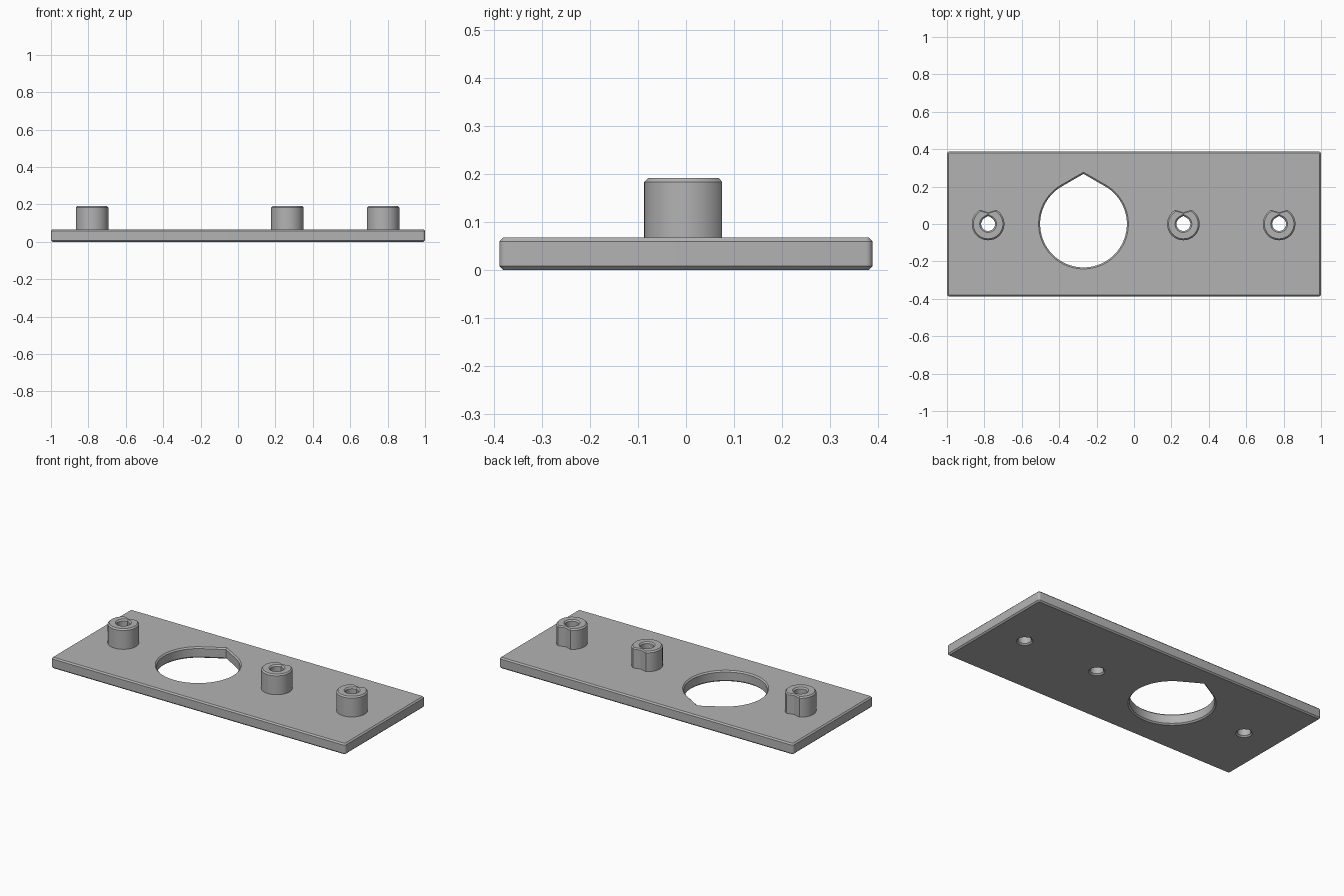
import bpy, bmesh
from math import sin, cos, pi, radians

cube = bpy.data.objects.get("Cube")
if cube:
    bpy.data.objects.remove(cube)

HALF_X, HALF_Y, THICK, TOP = 1.0, 0.388, 0.067, 0.191
CH = 0.008                                  # chamfer on every rim
BIG_X, BIG_R = -0.27, 0.232
BOSS_XS, BOSS_R, HOLE_R = (-0.78, 0.264, 0.776), 0.087, 0.037

grey = bpy.data.materials.new("light grey")
grey.use_nodes = True
grey.diffuse_color = (0.45, 0.45, 0.45, 1)
grey.node_tree.nodes["Principled BSDF"].inputs["Base Color"].default_value = grey.diffuse_color


def tipped_circle(cx, r, tip, n=64):
    """Circle whose back 60 degrees is replaced by a point at y = tip * r."""
    angles = [radians(120 + 300 * i / n) for i in range(n + 1)]
    return [(cx + r * cos(a), r * sin(a)) for a in angles] + [(cx, tip * r)]


def teardrop(cx, r):
    return tipped_circle(cx, r, 1 / cos(radians(30)))


def notched_circle(cx, r):
    return tipped_circle(cx, r, 0.72)


def rounded_rect(inset, r=0.014, n=6):
    pts = []
    corners = ((1, 1), (-1, 1), (-1, -1), (1, -1))
    for q, (sx, sy) in enumerate(corners):
        for i in range(n + 1):
            a = pi / 2 * (q + i / n)
            pts.append((sx * (HALF_X - r) + (r - inset) * cos(a),
                        sy * (HALF_Y - r) + (r - inset) * sin(a)))
    return pts


def loft(bm, sections):
    """Join (outline, z) sections by quads; return first and last edge loops."""
    rings = [[bm.verts.new((x, y, z)) for x, y in pts] for pts, z in sections]
    for low, high in zip(rings, rings[1:]):
        for i in range(len(low)):
            j = (i + 1) % len(low)
            bm.faces.new((low[i], low[j], high[j], high[i]))
    return edge_loop(bm, rings[0]), edge_loop(bm, rings[-1])


def edge_loop(bm, ring):
    edges = []
    for a, b in zip(ring, ring[1:] + ring[:1]):
        edges.append(bm.edges.get((a, b)) or bm.edges.new((a, b)))
    return edges


def outline(bm, pts, z):
    return edge_loop(bm, [bm.verts.new((x, y, z)) for x, y in pts])


def fill(bm, edges, up):
    made = bmesh.ops.triangle_fill(bm, edges=edges, use_beauty=True, normal=(0, 0, up))
    for f in made["geom"]:
        if isinstance(f, bmesh.types.BMFace):
            f.normal_update()
            if f.normal.z * up < 0:
                f.normal_flip()


def finish(bm, name):
    mesh = bpy.data.meshes.new(name)
    bm.to_mesh(mesh)
    bm.free()
    mesh.materials.append(grey)
    ob = bpy.data.objects.new(name, mesh)
    bpy.context.collection.objects.link(ob)
    bpy.ops.object.select_all(action='DESELECT')
    ob.select_set(True)
    bpy.context.view_layer.objects.active = ob
    bpy.ops.object.shade_smooth_by_angle(angle=radians(28))


# Base plate with chamfered rims and the large teardrop opening
bm = bmesh.new()
bottom, top = loft(bm, [(rounded_rect(CH), 0), (rounded_rect(0), CH),
                        (rounded_rect(0), THICK - CH), (rounded_rect(CH), THICK)])
hole_top, hole_bottom = loft(bm, [(teardrop(BIG_X, BIG_R + CH), THICK),
                                  (teardrop(BIG_X, BIG_R), THICK - CH),
                                  (teardrop(BIG_X, BIG_R), CH),
                                  (teardrop(BIG_X, BIG_R + CH), 0)])
top += hole_top
bottom += hole_bottom
for x in BOSS_XS:
    top += outline(bm, notched_circle(x, BOSS_R), THICK)
    bottom += outline(bm, teardrop(x, HOLE_R + CH), 0)
fill(bm, top, 1)
fill(bm, bottom, -1)
finish(bm, "base_plate")

# Notched bosses, each with a teardrop bore running through the plate
for x, name in zip(BOSS_XS, ("right_boss", "middle_boss", "left_boss")):
    bm = bmesh.new()
    _, rim = loft(bm, [(notched_circle(x, BOSS_R), THICK),
                       (notched_circle(x, BOSS_R), TOP - CH),
                       (notched_circle(x, BOSS_R - CH), TOP)])
    bore_rim, _ = loft(bm, [(teardrop(x, HOLE_R + CH), TOP), (teardrop(x, HOLE_R), TOP - CH),
                            (teardrop(x, HOLE_R), CH), (teardrop(x, HOLE_R + CH), 0)])
    fill(bm, rim + bore_rim, 1)
    finish(bm, name)
